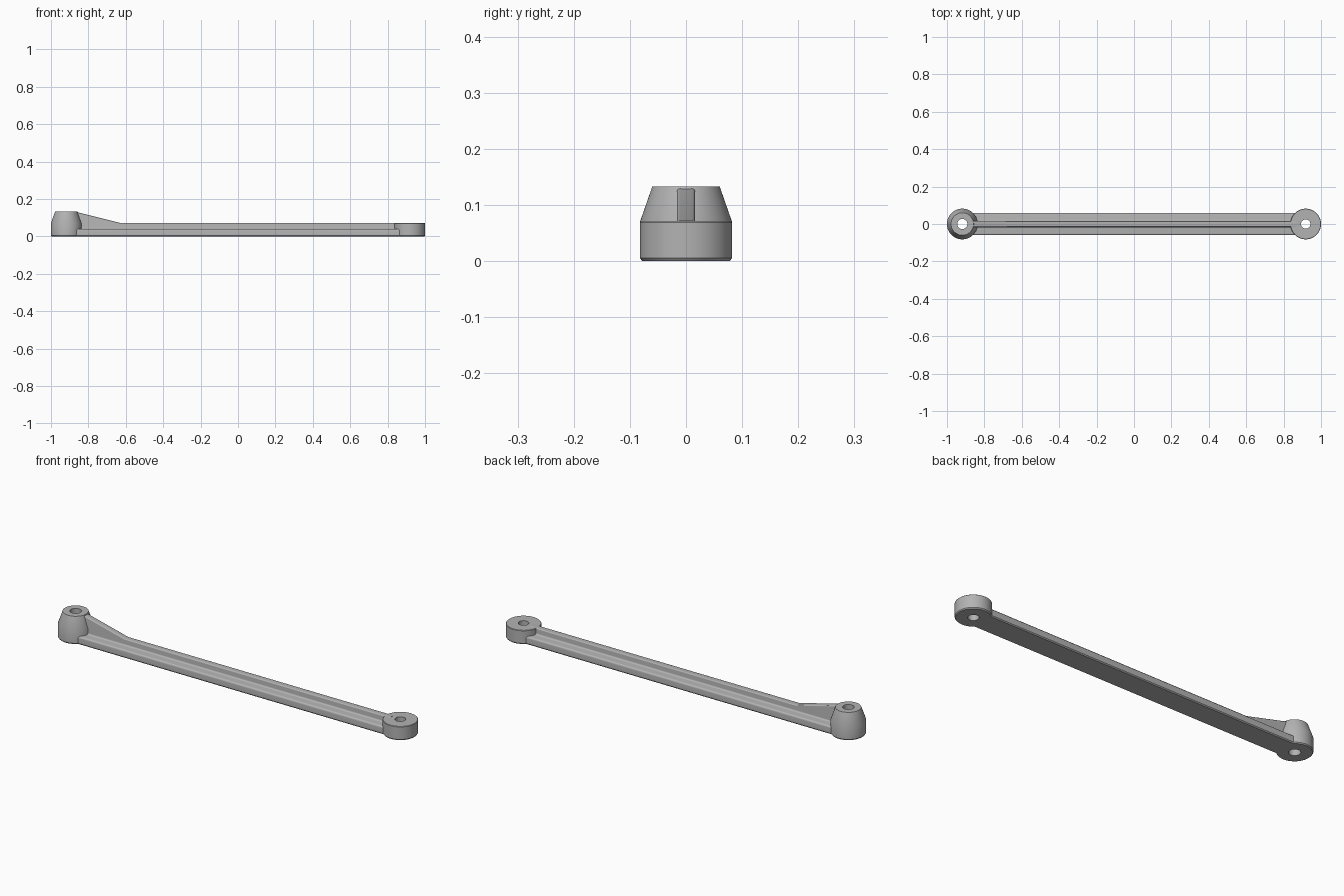
import bpy, bmesh, math

cube = bpy.data.objects.get("Cube")
if cube:
    bpy.data.objects.remove(cube, do_unlink=True)

grey = bpy.data.materials.new("plain grey")
grey.use_nodes = True
colour = (0.45, 0.45, 0.45, 1)
grey.diffuse_color = colour
grey.node_tree.nodes["Principled BSDF"].inputs["Base Color"].default_value = colour

END = 0.918        # distance of each boss axis from the middle
RADIUS = 0.082
RIB_TOP = 0.072


def finish(bm, name, location=(0, 0, 0)):
    bmesh.ops.recalc_face_normals(bm, faces=bm.faces)
    mesh = bpy.data.meshes.new(name)
    bm.to_mesh(mesh)
    bm.free()
    mesh.materials.append(grey)
    obj = bpy.data.objects.new(name, mesh)
    obj.location = location
    bpy.context.collection.objects.link(obj)
    bpy.ops.object.select_all(action="DESELECT")
    obj.select_set(True)
    bpy.context.view_layer.objects.active = obj
    bpy.ops.object.shade_smooth_by_angle(angle=math.radians(30))


def boss(name, x, outline, hole, sides=64):
    """Lathe a closed outline that runs from the hole round the outside."""
    top = outline[-1][1]
    loop = [(hole, 0)] + outline + [(hole, top)]
    bm = bmesh.new()
    rings = []
    for i in range(sides):
        a = math.tau * i / sides
        rings.append([bm.verts.new((r * math.cos(a), r * math.sin(a), z)) for r, z in loop])
    for i in range(sides):
        p, q = rings[i], rings[(i + 1) % sides]
        for j in range(len(loop)):
            k = (j + 1) % len(loop)
            bm.faces.new((p[j], q[j], q[k], p[k]))
    finish(bm, name, (x, 0, 0))


def arc(cy, cz, r, start, stop, steps=5):
    angles = [math.radians(start + (stop - start) * i / steps) for i in range(steps + 1)]
    return [(cy + r * math.cos(a), cz + r * math.sin(a)) for a in angles]


# Bosses: a tall tapered one on the right, a low one on the left
base = [(RADIUS - 0.004, 0), (RADIUS, 0.005)]
boss("tall_boss", -END, base + [(RADIUS, 0.07), (0.06, 0.133)], 0.027)
boss("low_boss", END, base + [(RADIUS, 0.069), (RADIUS - 0.002, 0.071)], 0.025)

# Beam: wide flange with rounded edges, filleted into a central rib
half = [(0.056, 0), (0.06, 0.005)]
half += arc(0.051, 0.031, 0.009, 0, 90)
half += arc(0.024, 0.048, 0.008, 270, 180)
half += arc(0.011, RIB_TOP - 0.005, 0.005, 0, 90)
section = half + [(-y, z) for y, z in reversed(half)]

# The rib rises in a straight gusset to the tall boss
stations = [(-0.87, 0.06), (-0.63, 0), (0.87, 0)]
bm = bmesh.new()
loops = []
for x, lift in stations:
    loops.append([bm.verts.new((x, y, z + (lift if z > 0.06 else 0))) for y, z in section])
for a, b in zip(loops, loops[1:]):
    for j in range(len(section)):
        k = (j + 1) % len(section)
        bm.faces.new((a[j], a[k], b[k], b[j]))
bm.faces.new(loops[0])
bm.faces.new(loops[-1])
finish(bm, "ribbed_beam")
